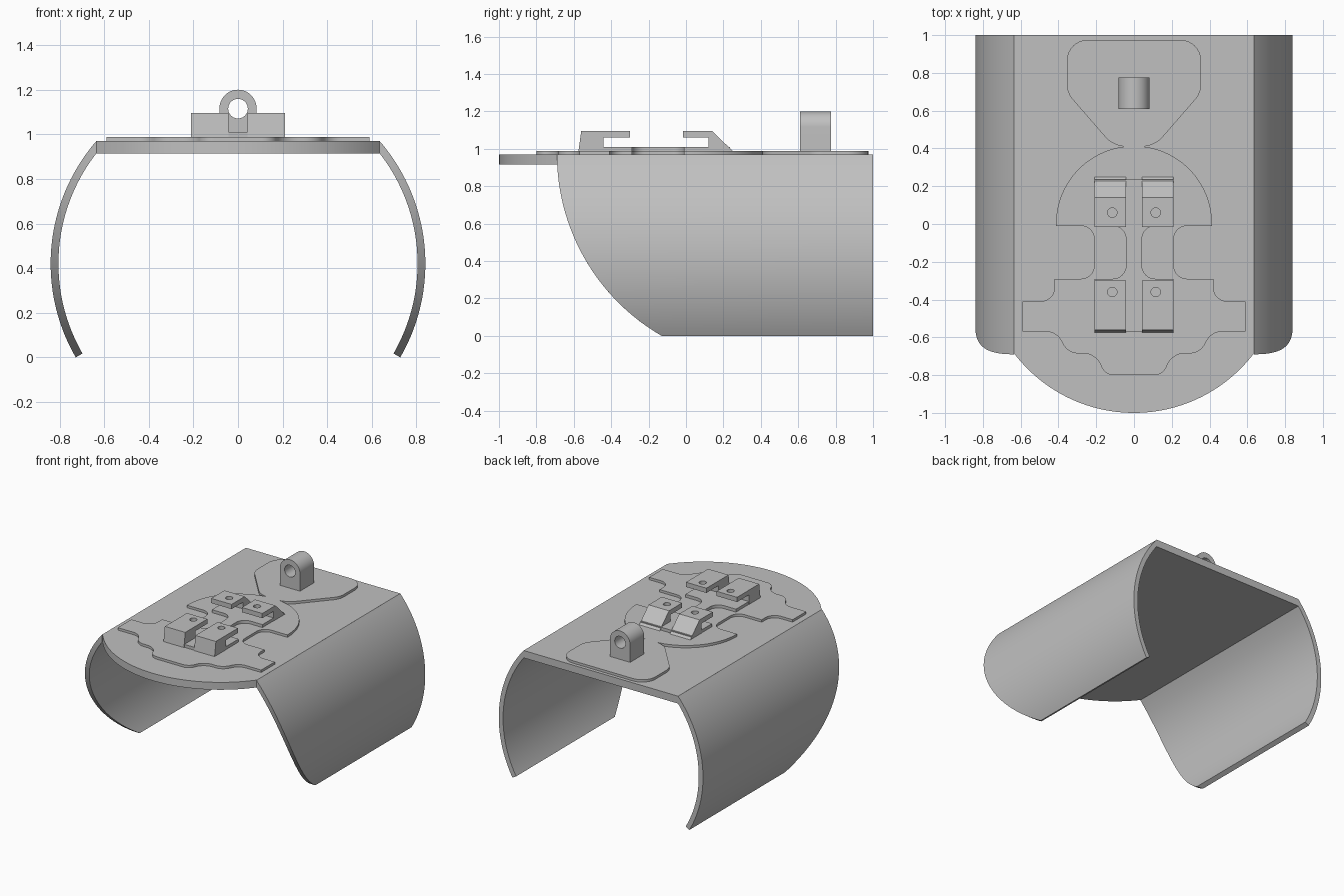
import bpy, bmesh, math
from mathutils import Vector

cube = bpy.data.objects.get("Cube")
if cube:
    bpy.data.objects.remove(cube, do_unlink=True)

grey = bpy.data.materials.new("plain_grey")
grey.use_nodes = True
grey.diffuse_color = (0.53, 0.53, 0.53, 1)
grey.node_tree.nodes["Principled BSDF"].inputs["Base Color"].default_value = (0.53, 0.53, 0.53, 1)


def finish(name, bm):
    """Turn a bmesh into a shaded object."""
    bmesh.ops.recalc_face_normals(bm, faces=bm.faces)
    mesh = bpy.data.meshes.new(name)
    bm.to_mesh(mesh)
    bm.free()
    mesh.materials.append(grey)
    ob = bpy.data.objects.new(name, mesh)
    bpy.context.collection.objects.link(ob)
    shade(ob)
    return ob


def activate(ob):
    bpy.ops.object.select_all(action='DESELECT')
    ob.select_set(True)
    bpy.context.view_layer.objects.active = ob


def shade(ob):
    activate(ob)
    bpy.ops.object.shade_smooth_by_angle(angle=math.radians(32))


def prism(name, outline, lo, hi, axis='z'):
    """Extrude a flat outline along an axis."""
    place = {'x': lambda u, v, d: (d, u, v),
             'y': lambda u, v, d: (u, d, v),
             'z': lambda u, v, d: (u, v, d)}[axis]
    bm = bmesh.new()
    a = [bm.verts.new(place(u, v, lo)) for u, v in outline]
    b = [bm.verts.new(place(u, v, hi)) for u, v in outline]
    bm.faces.new(a)
    bm.faces.new(b[::-1])
    for i in range(len(a)):
        j = (i + 1) % len(a)
        bm.faces.new((a[i], a[j], b[j], b[i]))
    return finish(name, bm)


def arc(cx, cy, r, start, end, n):
    angles = [math.radians(start + (end - start) * i / n) for i in range(n + 1)]
    return [(cx + r * math.cos(t), cy + r * math.sin(t)) for t in angles]


def rounded(corners, steps=8):
    """Round the corners that carry a radius as third value."""
    out = []
    for i, c in enumerate(corners):
        if len(c) == 2:
            out.append(tuple(c))
            continue
        p = Vector(c[:2])
        u = (Vector(corners[i - 1][:2]) - p).normalized()
        w = (Vector(corners[i + 1][:2]) - p).normalized()
        half = u.angle(w) / 2
        centre = p + (u + w).normalized() * c[2] / math.sin(half)
        reach = c[2] / math.tan(half)
        s, e = p + u * reach - centre, p + w * reach - centre
        sweep = s.angle(e)
        for k in range(steps + 1):
            t = k / steps
            d = (s * math.sin((1 - t) * sweep) + e * math.sin(t * sweep)) / math.sin(sweep)
            out.append(tuple(centre + d))
    return out


def mirrored(half):
    """Close a right-hand outline whose ends lie on the centre line."""
    return half + [(-x, y) for x, y in reversed(half) if abs(x) > 1e-5]


def drill(ob, outline, lo, hi, axis):
    cutter = prism("cutter", outline, lo, hi, axis)
    cutter.hide_render = True
    mod = ob.modifiers.new("hole", 'BOOLEAN')
    mod.operation = 'DIFFERENCE'
    mod.solver = 'EXACT'
    mod.object = cutter
    activate(ob)
    bpy.ops.object.modifier_apply(modifier=mod.name)
    bpy.data.objects.remove(cutter, do_unlink=True)
    shade(ob)


EDGE, TOP, PAD, BAR, ROOF = 0.635, 0.97, 0.988, 1.01, 1.095

# Flat top plate with a rounded front
front = [p for p in arc(0, -0.203, 0.797, -90, -37.2, 28)]
front[0] = (0, -1)
front[-1] = (EDGE, -0.685)
prism("top_plate", mirrored(front + [(EDGE, 1), (0, 1)]), 0.915, TOP)


# Curved side walls, front edge swept back towards the bottom
def side_wall(name, side, n=40):
    bm = bmesh.new()
    rings = []
    for i in range(n + 1):
        ring = []
        for r in (0.84, 0.805):
            top = math.acos(EDGE / r)
            t = top + (math.radians(-30) - top) * i / n
            x, z = side * r * math.cos(t), 0.42 + r * math.sin(t)
            y = 0.43 - math.sqrt(1.12 ** 2 - (TOP - z) ** 2)
            ring += [bm.verts.new((x, y, z)), bm.verts.new((x, 1, z))]
        rings.append([ring[0], ring[1], ring[3], ring[2]])
    for a, b in zip(rings, rings[1:]):
        for k in range(4):
            m = (k + 1) % 4
            bm.faces.new((a[k], a[m], b[m], b[k]))
    bm.faces.new(rings[0])
    bm.faces.new(rings[-1])
    finish(name, bm)


side_wall("left_wall", 1)
side_wall("right_wall", -1)

# Thin shaped pad: rear lobe, dome, waist and stepped front
rear = rounded([(0, 0.975), (0.355, 0.975, 0.11), (0.355, 0.694, 0.12),
                (0.108, 0.41, 0.15), (0.03, 0.41)])[:-1]
dome = arc(0, 0, 0.413, 83, 0, 28)
skirt = rounded([(0.413, -0.01), (0.21, -0.01, 0.07), (0.21, -0.29, 0.07),
                 (0.42, -0.29), (0.42, -0.41, 0.075), (0.59, -0.41),
                 (0.59, -0.57), (0.41, -0.57, 0.09), (0.35, -0.685, 0.09),
                 (0.2, -0.685, 0.1), (0.155, -0.8, 0.07), (0, -0.8)])
prism("shaped_pad", mirrored(rear + dome + skirt), TOP, PAD)

# Narrow-waisted bar joining the clips
bar = rounded([(0, 0.235), (0.208, 0.235), (0.208, -0.01), (0.042, -0.01, 0.07),
               (0.042, -0.29, 0.07), (0.208, -0.29), (0.208, -0.57), (0, -0.57)])
prism("clip_bar", mirrored(bar), PAD, BAR)

# Four hooked clips, each with a small hole in its roof
front_clip = [(-0.575, PAD), (-0.56, ROOF), (-0.3, ROOF), (-0.3, 1.06),
              (-0.44, 1.06), (-0.44, PAD)]
rear_clip = [(0.25, PAD), (0.14, ROOF), (-0.015, ROOF), (-0.015, 1.06),
             (0.12, 1.06), (0.12, PAD)]
for end, shape, hole_y in (("front", front_clip, -0.36), ("rear", rear_clip, 0.06)):
    for label, side in (("left", 1), ("right", -1)):
        clip = prism(f"{end}_{label}_clip", shape, side * 0.042, side * 0.21, 'x')
        drill(clip, arc(side * 0.115, hole_y, 0.025, 0, 345, 23), 1.03, 1.2, 'z')

# Rounded lug with a cross hole
lug = prism("rear_lug", mirrored([(0, PAD), (0.083, PAD)] + arc(0, 1.117, 0.083, 0, 90, 16)),
            0.61, 0.775, 'y')
drill(lug, arc(0, 1.115, 0.044, 0, 350, 35), 0.5, 0.9, 'y')
